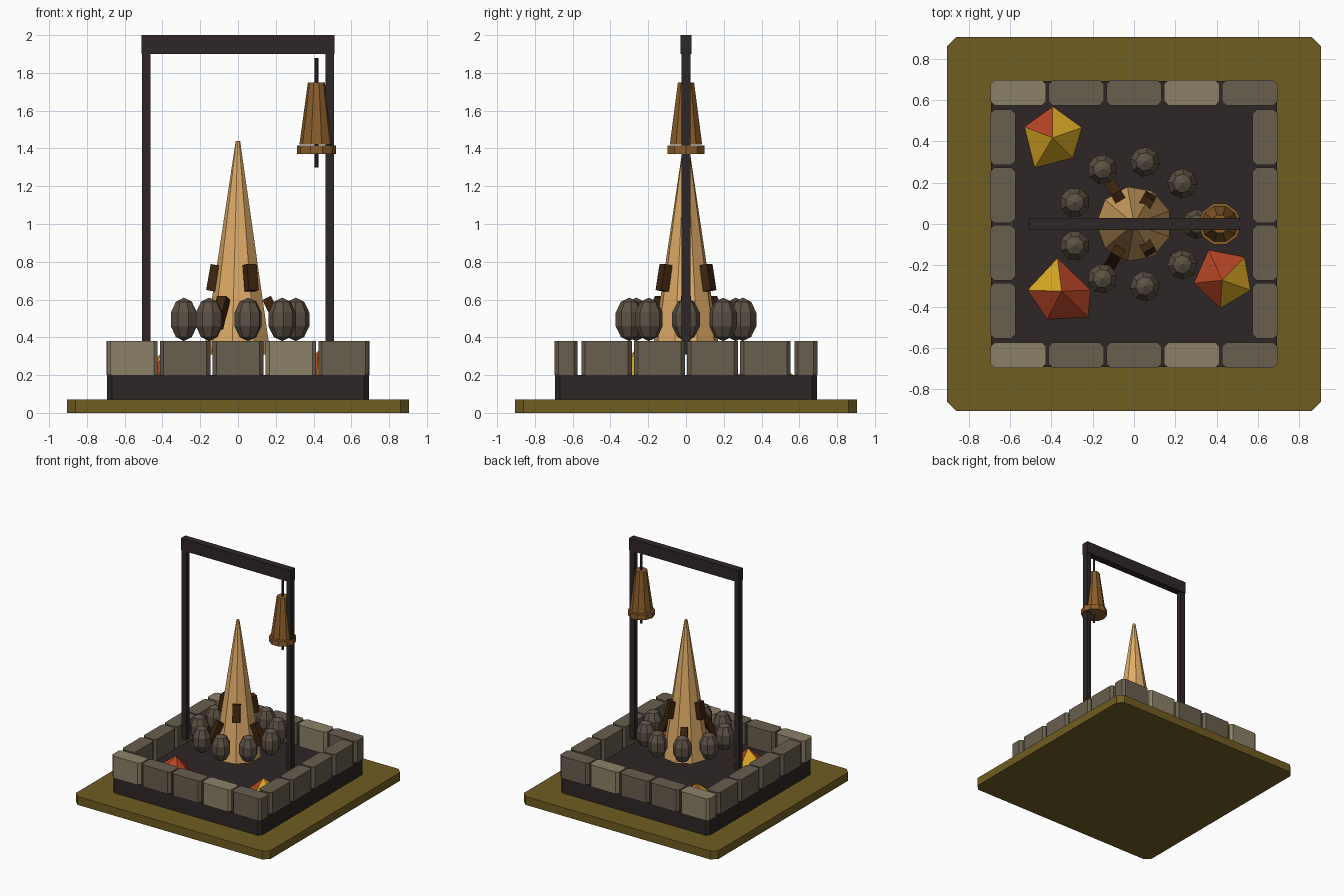
import bpy, bmesh
from math import sin, cos, pi, radians
from mathutils import Matrix, Vector

if "Cube" in bpy.data.objects:
    bpy.data.objects.remove(bpy.data.objects["Cube"])


def mat(name, r, g, b):
    m = bpy.data.materials.new(name)
    m.diffuse_color = (r, g, b, 1)
    m.use_nodes = True
    m.node_tree.nodes["Principled BSDF"].inputs["Base Color"].default_value = m.diffuse_color
    return m


OLIVE = mat("olive_ground", .162, .109, .016)
DARK = mat("dark_iron", .028, .019, .019)
STONE = mat("stone", .138, .112, .077)
PALE = mat("pale_stone", .262, .219, .141)
ROCK = mat("rock", .107, .082, .058)
BRONZE = mat("bronze", .258, .112, .023)
BARK = mat("bark", .05, .019, .005)
TAN = mat("tan", .745, .413, .138)
RED = mat("red", .462, .058, .019)
YELLOW = mat("yellow", .686, .392, .018)


def finish(name, bm, *mats):
    bmesh.ops.recalc_face_normals(bm, faces=bm.faces)
    me = bpy.data.meshes.new(name)
    bm.to_mesh(me)
    bm.free()
    for m in mats:
        me.materials.append(m)
    ob = bpy.data.objects.new(name, me)
    bpy.context.collection.objects.link(ob)
    return ob


def block(name, m, x, y, w, d, z0, z1, c=0.0):
    """Upright block with chamfered vertical edges."""
    bm = bmesh.new()
    bmesh.ops.create_cube(bm, size=1, matrix=Matrix.Translation((x, y, (z0 + z1) / 2))
                          @ Matrix.Diagonal((w, d, z1 - z0, 1)))
    if c:
        up = [e for e in bm.edges
              if abs(e.verts[0].co.z - e.verts[1].co.z) > 1e-4]
        bmesh.ops.bevel(bm, geom=up, offset=c, segments=1, affect='EDGES')
    return finish(name, bm, m)


def lathe(name, m, x, y, sides, profile, turn=0.0):
    """Faceted solid from (radius, z) rings, flat caps at both ends."""
    bm = bmesh.new()
    rings = [[bm.verts.new((x + r * cos(turn + 2 * pi * i / sides),
                            y + r * sin(turn + 2 * pi * i / sides), z))
              for i in range(sides)] for r, z in profile]
    for a, b in zip(rings, rings[1:]):
        for i in range(sides):
            j = (i + 1) % sides
            bm.faces.new((a[i], a[j], b[j], b[i]))
    bm.faces.new(rings[0])
    bm.faces.new(rings[-1])
    return finish(name, bm, m)


# Ground plate and dark plinth
block("ground_plate", OLIVE, 0, 0, 1.81, 1.81, 0, .07, .045)
block("plinth", DARK, 0, 0, 1.385, 1.385, .07, .2, .025)

# Wall stones: five along front and back, four along each side
for side in (-1, 1):
    for i in range(5):
        block("wall_stone", PALE if i in (0, 3) else STONE,
              (i - 2) * .28, side * .635, .268, .122, .2, .38, .02)
    for i in range(4):
        block("side_wall_stone", STONE, side * .635, (i - 1.5) * .28,
              .122, .268, .2, .38, .02)

# Gate frame
for side in (-1, 1):
    block("gate_post", DARK, side * .487, 0, .045, .045, .31, 1.9)
block("gate_beam", DARK, 0, 0, 1.02, .06, 1.9, 2)

# Hanging bell
lathe("bell_rod", DARK, .415, 0, 6, [(.01, 1.3), (.01, 1.88)])
lathe("bell_body", BRONZE, .415, 0, 10, [(.09, 1.42), (.045, 1.75)])
lathe("bell_rim", BRONZE, .415, 0, 10, [(.103, 1.37), (.103, 1.415)])

# Central spire
lathe("spire", TAN, 0, 0, 9, [(.183, .31), (.012, 1.44)], pi)


# Bark slabs leaning on the spire: upper and lower rings of three
def slab(name, angle, r, z, thick, width, length, lean):
    bm = bmesh.new()
    bmesh.ops.create_cube(bm, size=1, matrix=Matrix.Rotation(radians(angle), 4, 'Z')
                          @ Matrix.Translation((r, 0, z))
                          @ Matrix.Rotation(radians(-lean), 4, 'Y')
                          @ Matrix.Diagonal((thick, width, length, 1)))
    finish(name, bm, BARK)


for k in range(3):
    slab("lower_bark", 120 * k, .19, .53, .05, .055, .175, 26)
    slab("upper_bark", 60 + 120 * k, .132, .715, .05, .06, .14, 10)

# Ring of nine floating rocks
for k in range(9):
    a = radians(40 * k)
    bm = bmesh.new()
    bmesh.ops.create_uvsphere(bm, u_segments=8, v_segments=5, radius=1,
                              matrix=Matrix.Translation((.305 * cos(a), .305 * sin(a), .495))
                              @ Matrix.Rotation(a, 4, 'Z')
                              @ Matrix.Diagonal((.077, .077, .115, 1)))
    finish("rock", bm, ROCK)


# Leaf piles: five-sided pyramids, each face red (0) or yellow (1)
def pile(tip, corners, colours):
    bm = bmesh.new()
    top = bm.verts.new((*tip, .33))
    low = [bm.verts.new((x, y, .2)) for x, y in corners]
    for i, c in enumerate(colours):
        bm.faces.new((low[i], low[(i + 1) % 5], top)).material_index = c
    bm.faces.new(low)
    finish("leaf_pile", bm, RED, YELLOW)


pile((-.393, .417), [(-.53, .47), (-.393, .568), (-.252, .466), (-.296, .32), (-.48, .272)],
     (0, 1, 1, 1, 1))
pile((-.35, -.325), [(-.37, -.165), (-.21, -.32), (-.223, -.45), (-.42, -.46), (-.515, -.32)],
     (0, 0, 0, 0, 1))
pile((.427, -.272), [(.36, -.126), (.534, -.16), (.563, -.32), (.417, -.408), (.29, -.286)],
     (0, 1, 1, 0, 0))
